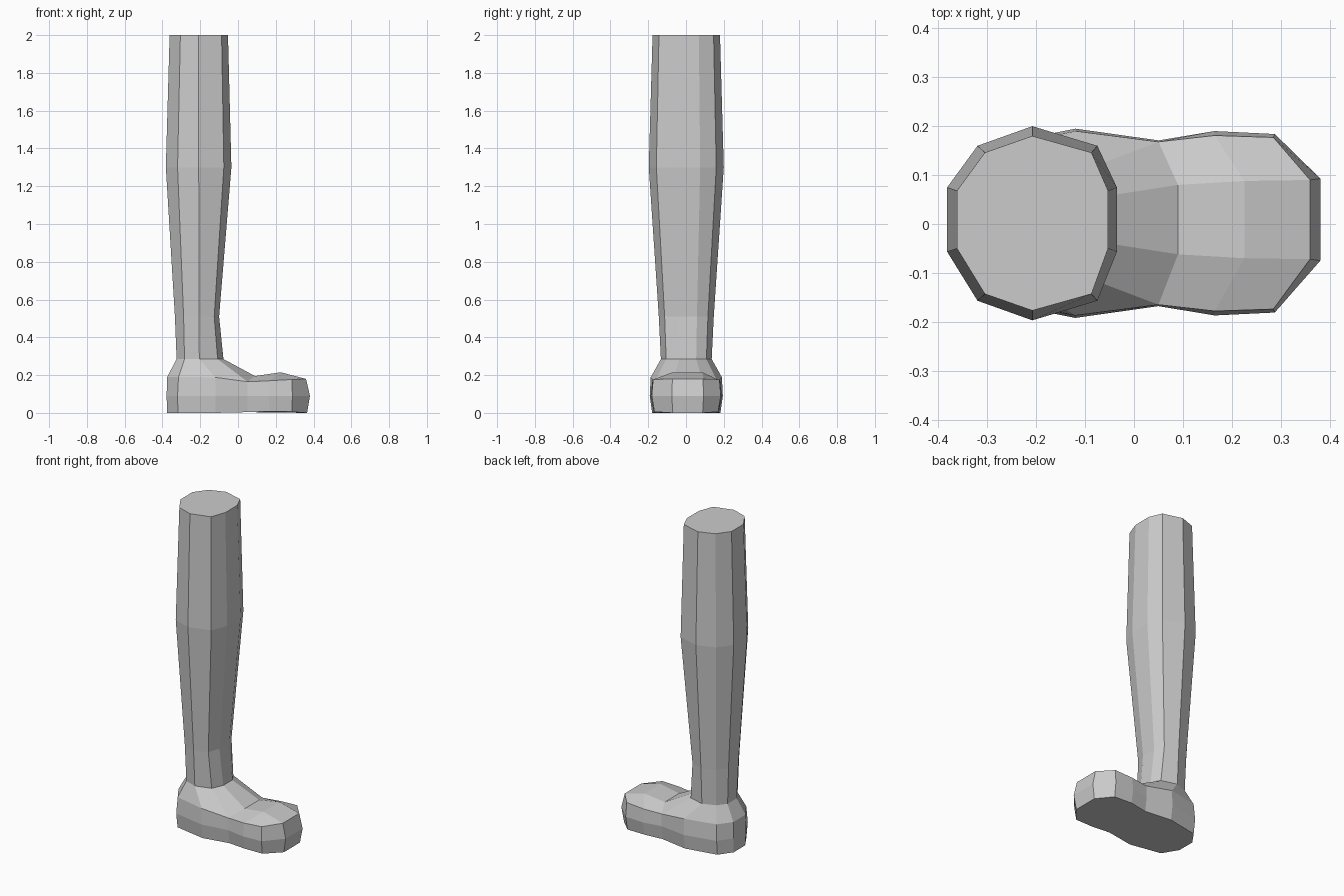
import bpy, bmesh

if "Cube" in bpy.data.objects:
    bpy.data.objects.remove(bpy.data.objects["Cube"])

bm = bmesh.new()


def other(p):
    # opposite side of the leg; the narrow inner corners sit slightly off centre
    x, y, z = p
    return (x, -y + (0.018 if y < 0.1 else 0.003), z)


def ring(half):
    return [bm.verts.new(p) for p in half + [other(p) for p in reversed(half)]]


def strip(a, b, closed=True):
    n = len(a)
    for i in range(n if closed else n - 1):
        j = (i + 1) % n
        bm.faces.new((a[i], a[j], b[j], b[i]))


def leg_ring(z, heel_x, rear, mid, side, front_x, front_y):
    return ring([(heel_x, front_y, z), (*rear, z), (*mid, z),
                 (*side, z), (front_x, front_y, z)])


# leg: ten-sided sections from thigh to ankle
leg = [
    leg_ring(2.00, -.362, (-.305, .146), (-.208, .180), (-.087, .146), -.053, .068),
    leg_ring(1.30, -.382, (-.320, .160), (-.208, .200), (-.075, .160), -.035, .075),
    leg_ring(0.51, -.334, (-.288, .116), (-.206, .147), (-.126, .116), -.100, .058),
    leg_ring(0.285, -.325, (-.283, .108), (-.205, .136), (-.108, .108), -.077, .054),
]
for a, b in zip(leg, leg[1:]):
    strip(a, b)
bm.faces.new(leg[0])

# foot: upper rim running heel, rear, mid, waist, ball, toe side, toe tip
rim = ring([(-.375, .07, .19), (-.315, .148, .19), (-.12, .19, .188),
            (.05, .168, .165), (.165, .181, .17), (.285, .177, .177),
            (.36, .09, .18)])
# raised middle of the instep and toes
instep = ring([(.09, .08, .195)])
ball = ring([(.226, .088, .215)])

# ankle flares down to the heel and forward to the instep
strip(leg[-1], rim[:4] + instep + rim[10:])

# top of the toes
rows = [[rim[3], *instep, rim[10]], [rim[4], *ball, rim[9]], rim[5:9]]
for a, b in zip(rows, rows[1:]):
    strip(a, b, closed=False)

# side walls and sole
wide = ring([(-.378, .07, .09), (-.32, .155, .09), (-.12, .195, .09),
             (.05, .171, .09), (.165, .19, .09), (.288, .184, .09),
             (.381, .093, .09)])
sole = ring([(-.375, .065, 0), (-.318, .145, 0), (-.12, .182, 0),
             (.05, .158, .004), (.165, .175, .008), (.285, .17, .006),
             (.366, .088, 0)])
strip(rim, wide)
strip(wide, sole)
bm.faces.new(sole)

bmesh.ops.recalc_face_normals(bm, faces=bm.faces[:])
mesh = bpy.data.meshes.new("leg_and_foot")
bm.to_mesh(mesh)
bm.free()
bpy.context.collection.objects.link(bpy.data.objects.new("leg_and_foot", mesh))
